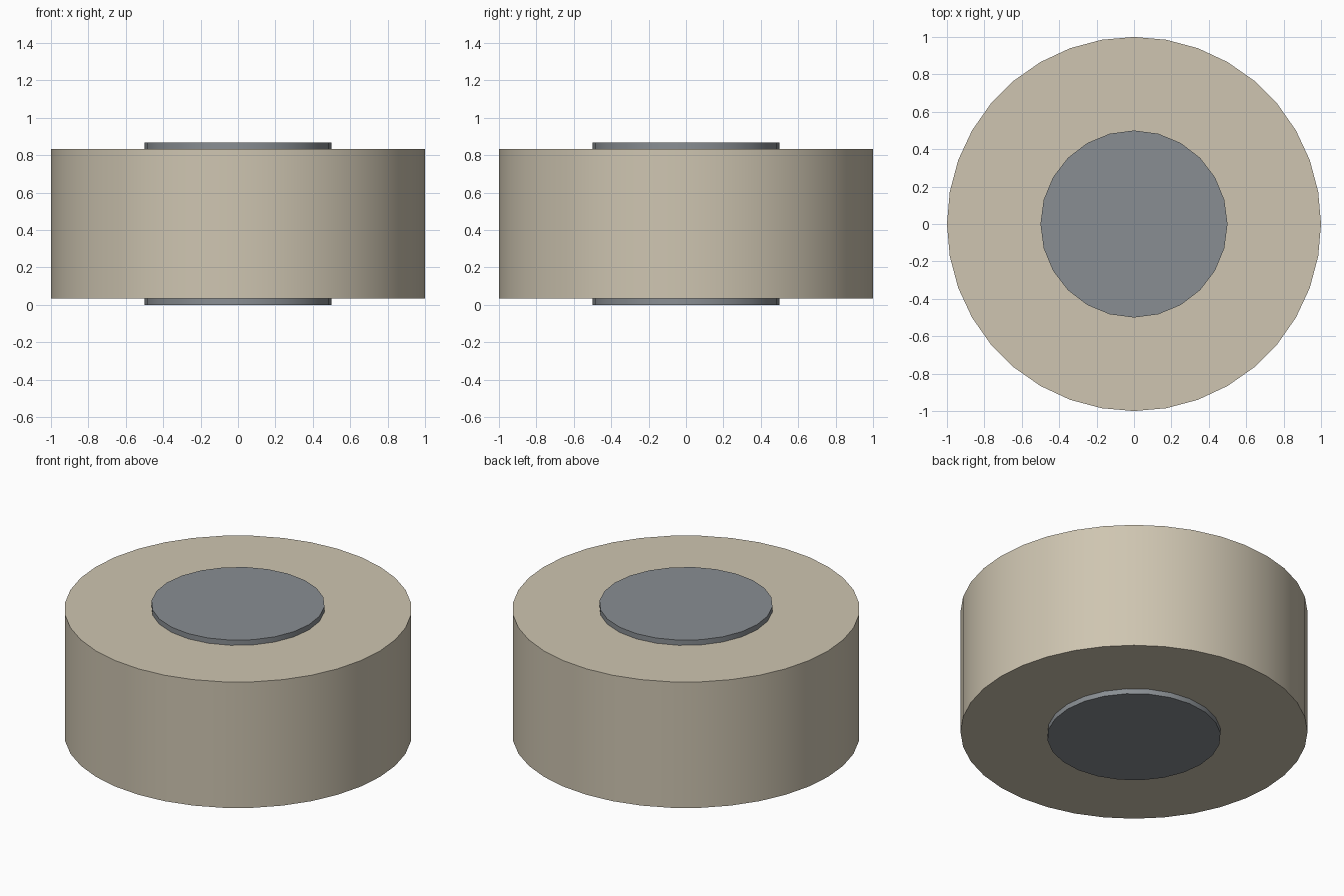
import bpy
import math

if "Cube" in bpy.data.objects:
    bpy.data.objects.remove(bpy.data.objects["Cube"])


def material(name, color):
    mat = bpy.data.materials.new(name)
    mat.diffuse_color = (*color, 1.0)
    mat.use_nodes = True
    mat.node_tree.nodes["Principled BSDF"].inputs["Base Color"].default_value = mat.diffuse_color
    return mat


def cylinder(name, radius, z_min, z_max, sides, mat):
    bpy.ops.mesh.primitive_cylinder_add(
        vertices=sides, radius=radius, depth=z_max - z_min,
        location=(0, 0, (z_min + z_max) / 2))
    obj = bpy.context.object
    obj.name = name
    obj.data.materials.append(mat)
    bpy.ops.object.shade_smooth_by_angle(angle=math.radians(30))
    return obj


HEIGHT = 0.867   # full length of the axle core
LIP = 0.033      # how far the core stands proud of the roller

# Wide roller body
cylinder("roller_body", 1.0, LIP, HEIGHT - LIP, 36,
         material("tan", (0.62, 0.56, 0.44)))

# Core running through the roller, showing at both ends
cylinder("axle_core", 0.5, 0.0, HEIGHT, 24,
         material("steel_grey", (0.25, 0.27, 0.29)))
